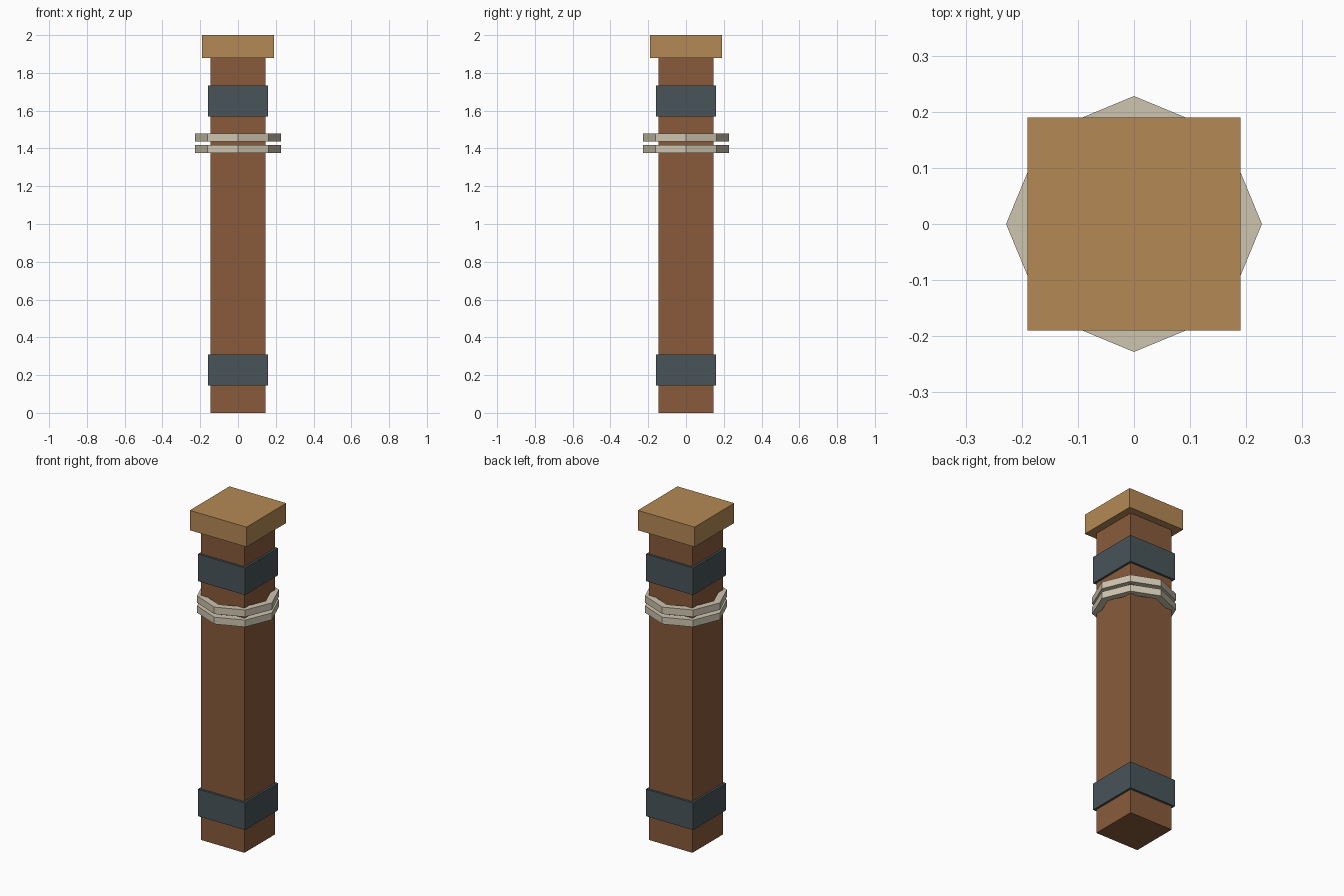
import bpy, bmesh
from math import cos, sin, pi

if "Cube" in bpy.data.objects:
    bpy.data.objects.remove(bpy.data.objects["Cube"])


def material(name, color):
    m = bpy.data.materials.new(name)
    m.diffuse_color = (*color, 1)
    m.use_nodes = True
    m.node_tree.nodes["Principled BSDF"].inputs["Base Color"].default_value = m.diffuse_color
    return m


def finish(name, bm, mat):
    bmesh.ops.recalc_face_normals(bm, faces=bm.faces)
    me = bpy.data.meshes.new(name)
    bm.to_mesh(me)
    bm.free()
    me.materials.append(mat)
    ob = bpy.data.objects.new(name, me)
    bpy.context.collection.objects.link(ob)


def block(name, width, z0, z1, mat):
    bm = bmesh.new()
    bmesh.ops.create_cube(bm, size=1)
    for v in bm.verts:
        v.co.x *= width
        v.co.y *= width
        v.co.z = z0 if v.co.z < 0 else z1
    finish(name, bm, mat)


def ring(name, r_in, r_out, z0, z1, mat, sides=8):
    # square section swept round an octagon
    bm = bmesh.new()
    section = [(r_in, z0), (r_out, z0), (r_out, z1), (r_in, z1)]
    loops = [[bm.verts.new((r * cos(2 * pi * i / sides), r * sin(2 * pi * i / sides), z))
              for r, z in section] for i in range(sides)]
    for i in range(sides):
        a, b = loops[i], loops[(i + 1) % sides]
        for j in range(4):
            k = (j + 1) % 4
            bm.faces.new((a[j], b[j], b[k], a[k]))
    finish(name, bm, mat)


wood = material("wood", (0.25, 0.105, 0.045))
light_wood = material("light_wood", (0.46, 0.25, 0.09))
iron = material("iron", (0.065, 0.09, 0.1))
rope = material("rope", (0.62, 0.56, 0.43))

# Post and cap
block("post", 0.29, 0, 1.88, wood)
block("cap", 0.38, 1.88, 2.0, light_wood)

# Metal bands
for name, z in (("lower_band", 0.228), ("upper_band", 1.65)):
    block(name, 0.316, z - 0.082, z + 0.082, iron)

# Rope rings
for name, z in (("lower_rope_ring", 1.398), ("upper_rope_ring", 1.459)):
    ring(name, 0.186, 0.228, z - 0.021, z + 0.021, rope)
